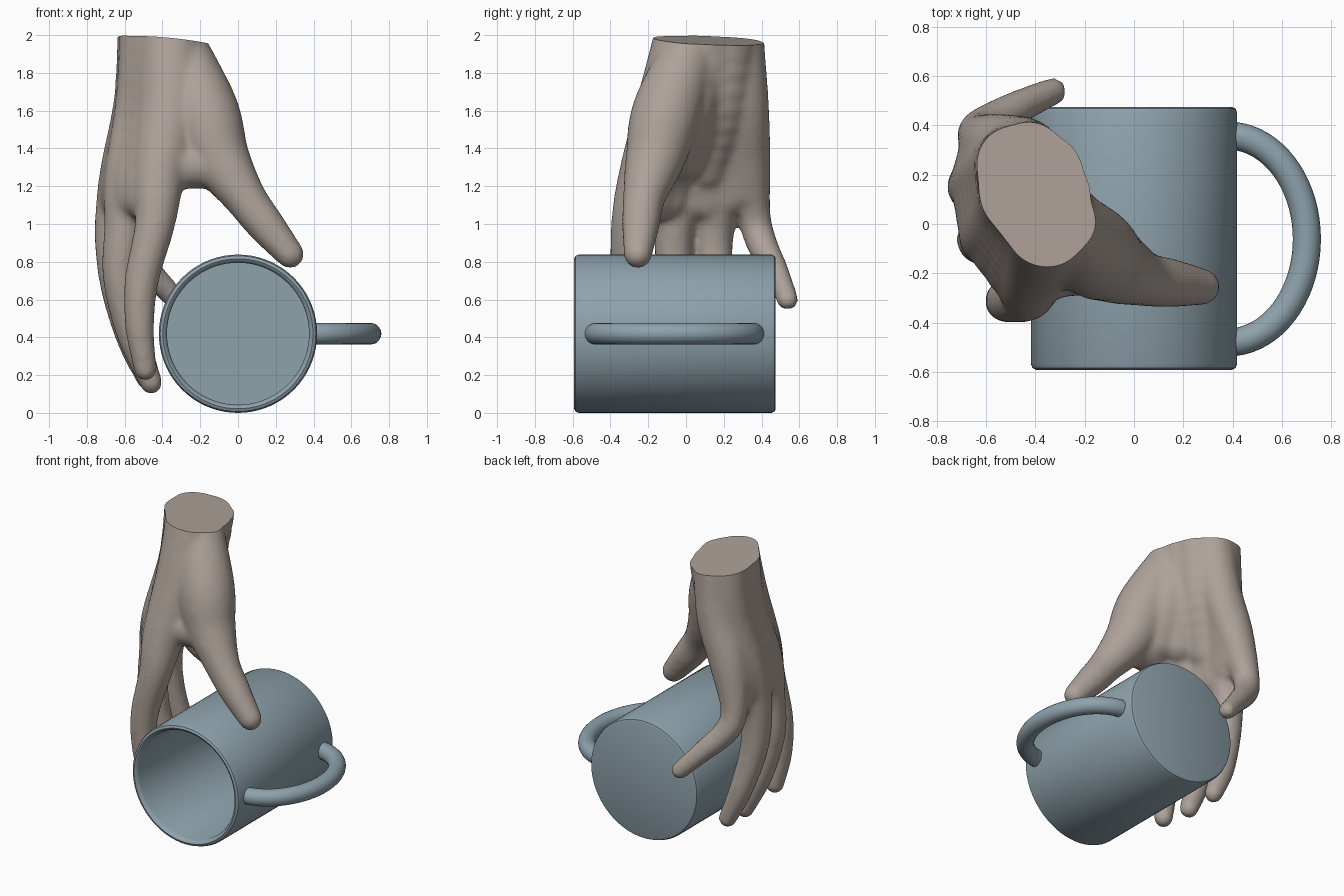
import bpy, bmesh
from math import pi, sin, cos
from mathutils import Vector

if "Cube" in bpy.data.objects:
    bpy.data.objects.remove(bpy.data.objects["Cube"])


def add_object(name, me):
    ob = bpy.data.objects.new(name, me)
    bpy.context.collection.objects.link(ob)
    bpy.ops.object.select_all(action='DESELECT')
    ob.select_set(True)
    bpy.context.view_layer.objects.active = ob
    return ob


def add_bmesh(name, bm):
    bmesh.ops.recalc_face_normals(bm, faces=bm.faces)
    me = bpy.data.meshes.new(name)
    bm.to_mesh(me)
    bm.free()
    return add_object(name, me)


def material(ob, name, color):
    mat = bpy.data.materials.new(name)
    mat.diffuse_color = color
    mat.use_nodes = True
    mat.node_tree.nodes["Principled BSDF"].inputs["Base Color"].default_value = mat.diffuse_color
    ob.data.materials.clear()
    ob.data.materials.append(mat)


def catmull(a, b, c, d, t):
    return 0.5 * (2 * b + (c - a) * t + (2 * a - 5 * b + 4 * c - d) * t * t
                  + (3 * b - a - 3 * c + d) * t ** 3)


# Mug body: profile (radius, y) spun round the y axis
AXIS_Z = 0.419
profile = [(0, 0.475), (0.397, 0.475), (0.412, 0.469), (0.419, 0.453), (0.419, -0.568),
           (0.412, -0.585), (0.397, -0.592), (0.384, -0.585), (0.376, -0.565),
           (0.376, 0.43), (0, 0.43)]
bm = bmesh.new()
verts = [bm.verts.new((r, y, AXIS_Z)) for r, y in profile]
edges = [bm.edges.new(e) for e in zip(verts, verts[1:])]
bmesh.ops.spin(bm, geom=verts + edges, cent=(0, 0, AXIS_Z), axis=(0, 1, 0),
               angle=2 * pi, steps=72)
bmesh.ops.remove_doubles(bm, verts=bm.verts, dist=0.0005)
mug = add_bmesh("mug_body", bm)
bpy.ops.object.shade_smooth_by_angle(angle=0.7)

# Mug handle: round tube swept along half an ellipse
bm = bmesh.new()
rings = []
for i in range(37):
    a = -pi / 2 + pi * i / 36
    centre = Vector((0.38 + 0.322 * cos(a), -0.061 + 0.42 * sin(a), AXIS_Z))
    out = Vector((cos(a) / 0.322, sin(a) / 0.42, 0)).normalized()
    rings.append([bm.verts.new(centre + 0.057 * (out * cos(b) + Vector((0, 0, sin(b)))))
                  for b in (2 * pi * j / 20 for j in range(20))])
for r, s in zip(rings, rings[1:]):
    for j in range(20):
        bm.faces.new((r[j], r[j - 1], s[j - 1], s[j]))
bm.faces.new(rings[0])
bm.faces.new(rings[-1])
handle = add_bmesh("mug_handle", bm)
bpy.ops.object.shade_smooth_by_angle(angle=0.7)

# Hand: chains of overlapping balls, copied from one template ball
bm = bmesh.new()
bmesh.ops.create_icosphere(bm, subdivisions=3, radius=1)
ball_verts = [v.co.copy() for v in bm.verts]
ball_faces = [[v.index for v in f.verts] for f in bm.faces]
bm.free()
hand_verts, hand_faces = [], []


def limb(pts, steps=8):
    """Balls (x, y, z, radius) along a smooth path."""
    p = [Vector(q) for q in pts]
    p = [p[0]] + p + [p[-1]]
    for i in range(1, len(p) - 2):
        for k in range(steps + (i == len(p) - 3)):
            v = catmull(p[i - 1], p[i], p[i + 1], p[i + 2], k / steps)
            n = len(hand_verts)
            hand_verts.extend(v.xyz + v[3] * co for co in ball_verts)
            hand_faces.extend([n + j for j in f] for f in ball_faces)


# each finger runs from the wrist through the palm to its tip
fingers = [
    # index
    [(-.36, .01, 2.05, .165), (-.36, -.08, 1.65, .18), (-.42, -.22, 1.25, .14),
     (-.44, -.29, 1.0, .108), (-.51, -.31, .7, .092), (-.52, -.31, .45, .078),
     (-.49, -.29, .23, .062)],
    # middle
    [(-.44, .14, 2.05, .19), (-.47, .1, 1.65, .18), (-.57, -.02, 1.25, .14),
     (-.6, -.06, 1.0, .11), (-.62, -.06, .72, .098), (-.56, -.03, .42, .085),
     (-.46, 0, .16, .062)],
    # ring
    [(-.48, .24, 2.05, .16), (-.5, .24, 1.65, .16), (-.6, .18, 1.25, .137),
     (-.655, .15, .95, .105), (-.64, .16, .68, .092), (-.57, .2, .4, .078),
     (-.48, .22, .18, .06)],
    # little
    [(-.42, .26, 2.05, .15), (-.46, .295, 1.65, .145), (-.56, .32, 1.35, .13),
     (-.63, .36, 1.05, .09), (-.6, .4, .9, .083), (-.47, .475, .75, .07),
     (-.33, .538, .6, .058)],
]
thumb = [(-.31, .03, 1.95, .14), (-.18, -.1, 1.6, .185), (-.1, -.16, 1.36, .16),
         (.03, -.22, 1.15, .115), (.15, -.24, .99, .1), (.275, -.255, .84, .076)]
# flesh between thumb and palm
fillers = [
    [(-.42, -.19, 1.32, .13), (-.25, -.17, 1.31, .125), (-.1, -.17, 1.32, .13)],
    [(-.33, .06, 1.95, .15), (-.29, -.01, 1.62, .175), (-.28, -.11, 1.38, .15)],
    [(-.37, .2, 2.05, .18), (-.42, .17, 1.65, .17), (-.53, .1, 1.3, .13)],
    [(-.34, .12, 2.0, .17), (-.37, .06, 1.62, .165), (-.4, -.03, 1.36, .135)],
]
for pts in fingers + [thumb]:
    limb(pts)
for pts in fillers:
    limb(pts, 5)
# palm: blends between neighbouring fingers as far as the knuckles
for one, two in zip(fingers, fingers[1:]):
    for t in (.33, .67):
        palm = [Vector(a).lerp(Vector(b), t) for a, b in zip(one[:3], two[:3])]
        end = Vector(one[3]).lerp(Vector(two[3]), t)
        limb(palm + [palm[2].lerp(end, .45)], 5)
me = bpy.data.meshes.new("hand")
me.from_pydata(hand_verts, [], hand_faces)
hand = add_object("hand", me)

# Fuse the balls into one skin
rm = hand.modifiers.new("fuse", 'REMESH')
rm.mode = 'VOXEL'
rm.voxel_size = 0.018
sm = hand.modifiers.new("soften", 'SMOOTH')
sm.factor = 0.5
sm.iterations = 10
for m in ("fuse", "soften"):
    bpy.ops.object.modifier_apply(modifier=m)

# Slice the wrist flat and cap it
bm = bmesh.new()
bm.from_mesh(hand.data)
cut = bmesh.ops.bisect_plane(bm, geom=bm.verts[:] + bm.edges[:] + bm.faces[:],
                             plane_co=(-.4, .1, 1.973), plane_no=(.1, .06, 1),
                             clear_outer=True)
rim = [e for e in cut["geom_cut"] if isinstance(e, bmesh.types.BMEdge)]
bmesh.ops.holes_fill(bm, edges=rim, sides=0)
bm.to_mesh(hand.data)
bm.free()
bpy.ops.object.shade_smooth_by_angle(angle=0.9)

for ob in (mug, handle):
    material(ob, ob.name + "_glaze", (0.27, 0.36, 0.41, 1))
material(hand, "skin", (0.42, 0.36, 0.32, 1))
